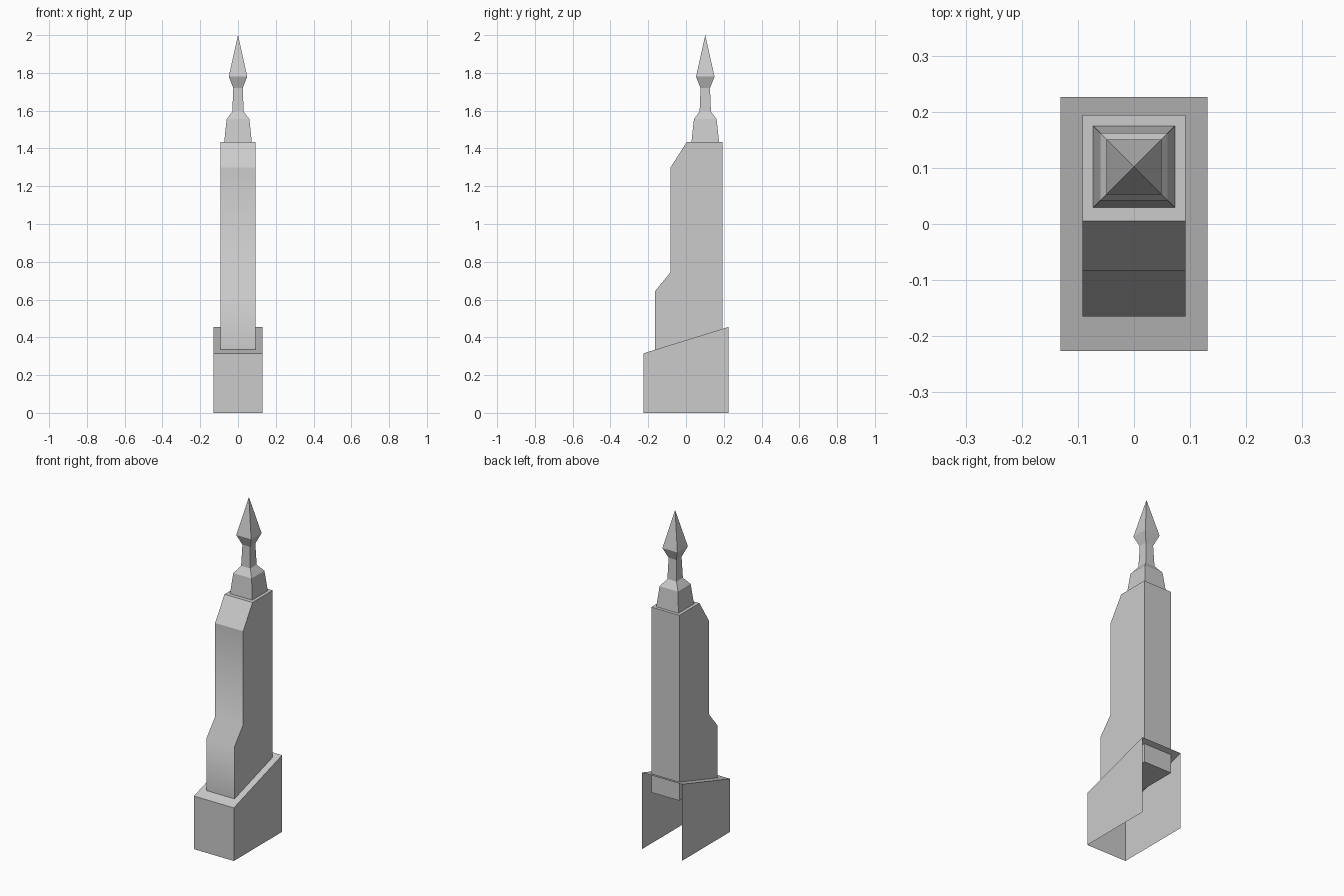
import bpy, bmesh

if "Cube" in bpy.data.objects:
    bpy.data.objects.remove(bpy.data.objects["Cube"])

stone = bpy.data.materials.new("grey stone")
stone.diffuse_color = (0.6, 0.6, 0.6, 1)
stone.use_nodes = True
stone.node_tree.nodes["Principled BSDF"].inputs["Base Color"].default_value = stone.diffuse_color


def finish(name, bm, fix_normals=True):
    if fix_normals:
        bmesh.ops.recalc_face_normals(bm, faces=bm.faces)
    mesh = bpy.data.meshes.new(name)
    bm.to_mesh(mesh)
    bm.free()
    mesh.materials.append(stone)
    obj = bpy.data.objects.new(name, mesh)
    bpy.context.collection.objects.link(obj)
    return obj


def extrude_profile(profile, half_x):
    """Prism along x from a (y, z) outline; side 0 joins points 0 and 1."""
    bm = bmesh.new()
    left = [bm.verts.new((-half_x, y, z)) for y, z in profile]
    right = [bm.verts.new((half_x, y, z)) for y, z in profile]
    bm.faces.new(left)
    bm.faces.new(right[::-1])
    n = len(profile)
    sides = [bm.faces.new((left[i], right[i], right[(i + 1) % n], left[(i + 1) % n]))
             for i in range(n)]
    bmesh.ops.recalc_face_normals(bm, faces=bm.faces)
    return bm, sides


# Pedestal: sloping top, open at the bottom and the back
bm, sides = extrude_profile([(-0.226, 0), (0.226, 0), (0.226, 0.455), (-0.226, 0.315)], 0.131)
bmesh.ops.delete(bm, geom=sides[:2], context='FACES_ONLY')
finish("pedestal", bm, False)

# Shaft: stepped front whose lower bends are softly shaded
bm, sides = extrude_profile([(0.194, 0.335), (-0.165, 0.335), (-0.165, 0.643), (-0.083, 0.743),
                             (-0.083, 1.298), (0.005, 1.435), (0.194, 1.435)], 0.092)
for face in sides[1:4]:
    face.smooth = True
for edge in bm.edges:
    edge.smooth = all(f.smooth for f in edge.link_faces)
finish("shaft", bm, False)

# Spire: stacked square rings (half width, z) ending in a point
bm = bmesh.new()
lower = None
for r, z in [(0.073, 1.435), (0.06, 1.555), (0.03, 1.595), (0.025, 1.72), (0.049, 1.78)]:
    ring = [bm.verts.new((sx * r, 0.102 + sy * r, z))
            for sx, sy in ((-1, -1), (1, -1), (1, 1), (-1, 1))]
    if lower:
        for i in range(4):
            j = (i + 1) % 4
            bm.faces.new((lower[i], lower[j], ring[j], ring[i]))
    lower = ring
tip = bm.verts.new((0, 0.102, 2.0))
for i in range(4):
    bm.faces.new((lower[i], lower[(i + 1) % 4], tip))
finish("spire", bm)
